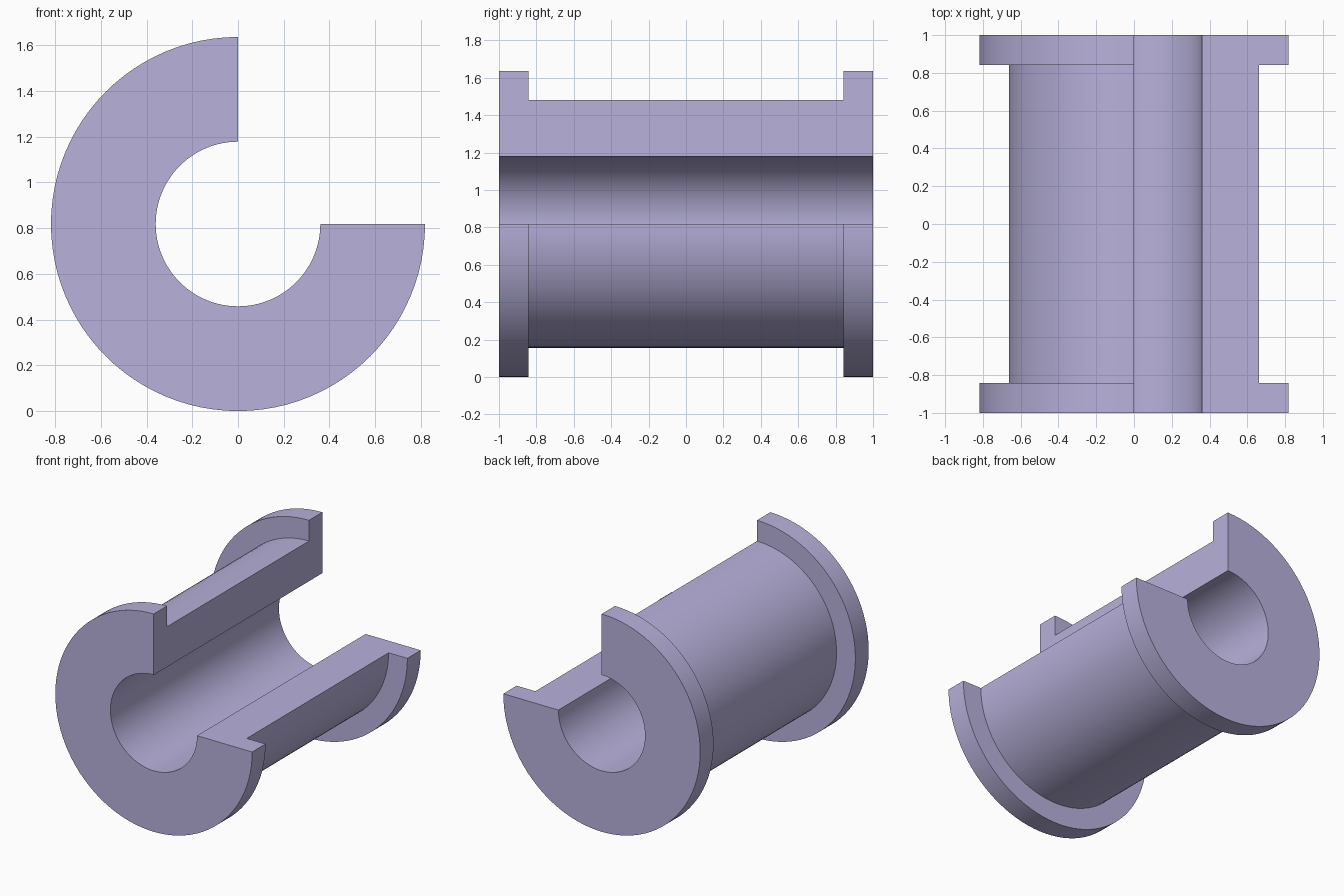
import bpy, bmesh, math

if "Cube" in bpy.data.objects:
    bpy.data.objects.remove(bpy.data.objects["Cube"])

CENTRE_Z = 0.818
STEPS = 72                      # segments over the three-quarter sweep
R_BORE, R_BODY, R_FLANGE = 0.36, 0.662, 0.818
Y_END, Y_FLANGE = 1.0, 0.842

# Half section of the flanged bushing as (radius, y)
profile = [
    (R_BORE, -Y_END), (R_FLANGE, -Y_END), (R_FLANGE, -Y_FLANGE), (R_BODY, -Y_FLANGE),
    (R_BODY, Y_FLANGE), (R_FLANGE, Y_FLANGE), (R_FLANGE, Y_END), (R_BORE, Y_END),
]

# Sweep the section about the y axis, leaving the upper right quarter open
bm = bmesh.new()
rings = []
for i in range(STEPS + 1):
    a = math.radians(90 + 270 * i / STEPS)
    rings.append([bm.verts.new((r * math.cos(a), y, CENTRE_Z + r * math.sin(a)))
                  for r, y in profile])
n = len(profile)
for a, b in zip(rings, rings[1:]):
    for j in range(n):
        k = (j + 1) % n
        bm.faces.new((a[j], a[k], b[k], b[j]))

# Flat cut faces
bm.faces.new(rings[0][::-1])
bm.faces.new(rings[-1])
bmesh.ops.recalc_face_normals(bm, faces=bm.faces)

mesh = bpy.data.meshes.new("flanged_bushing")
bm.to_mesh(mesh)
bm.free()
bushing = bpy.data.objects.new("flanged_bushing", mesh)
bpy.context.collection.objects.link(bushing)

# Lavender colour
mat = bpy.data.materials.new("lavender")
mat.diffuse_color = (0.48, 0.445, 0.716, 1)
mat.use_nodes = True
mat.node_tree.nodes["Principled BSDF"].inputs["Base Color"].default_value = mat.diffuse_color
mesh.materials.append(mat)

# Smooth round walls with sharp edges
bpy.context.view_layer.objects.active = bushing
bushing.select_set(True)
bpy.ops.object.shade_smooth_by_angle(angle=math.radians(30))
